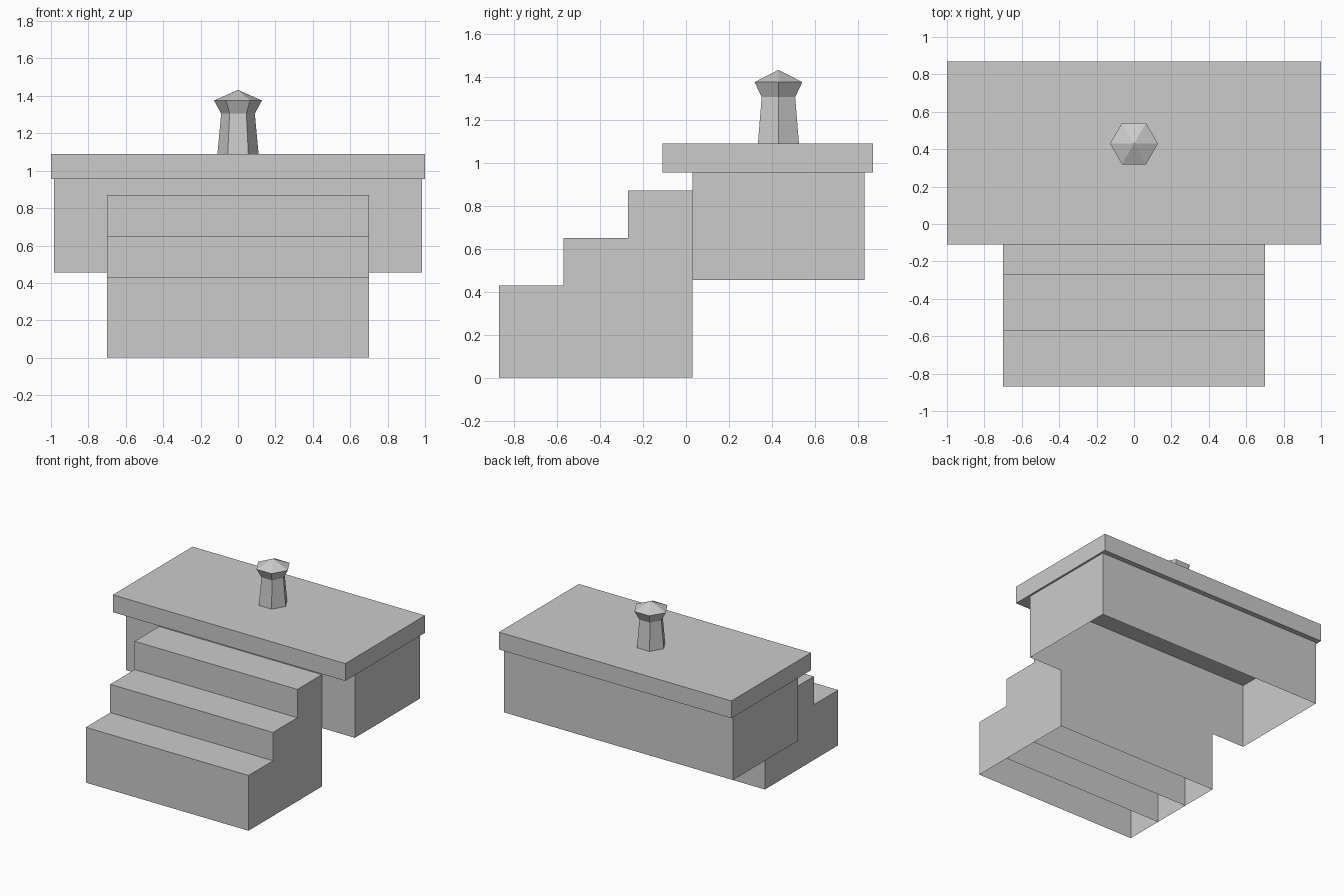
import bpy, bmesh
from math import cos, sin, tau
from mathutils import Vector

if "Cube" in bpy.data.objects:
    bpy.data.objects.remove(bpy.data.objects["Cube"])


def finish(name, bm):
    mesh = bpy.data.meshes.new(name)
    bm.to_mesh(mesh)
    bm.free()
    obj = bpy.data.objects.new(name, mesh)
    bpy.context.collection.objects.link(obj)
    return obj


def box(name, half_x, y0, y1, z0, z1, open_sides=()):
    """Box centred on x = 0; faces whose normals are in open_sides are left out."""
    bm = bmesh.new()
    bmesh.ops.create_cube(bm, size=1)
    bm.normal_update()
    gone = [f for f in bm.faces
            if any(f.normal.dot(Vector(s)) > 0.9 for s in open_sides)]
    bmesh.ops.delete(bm, geom=gone, context='FACES')
    for v in bm.verts:
        v.co = (v.co.x * 2 * half_x,
                y1 if v.co.y > 0 else y0,
                z1 if v.co.z > 0 else z0)
    return finish(name, bm)


UP, DOWN, BACK = (0, 0, 1), (0, 0, -1), (0, 1, 0)

# Hollow steps, open below, divided by risers that reach the ground
for i in range(3):
    y = -0.87 + 0.3 * i
    sides = (DOWN,) if i == 2 else (DOWN, BACK)
    box(f"step_{i + 1}", 0.70, y, y + 0.3, 0, 0.43 + 0.22 * i, sides)

# Platform skirt (walls only) and the overhanging slab
box("platform_skirt", 0.985, 0.03, 0.83, 0.455, 0.955, (UP, DOWN))
box("platform_slab", 1.0, -0.11, 0.87, 0.955, 1.09)

# Six-sided post with flared, pointed cap
bm = bmesh.new()
rings = [[bm.verts.new((r * cos(tau * k / 6), 0.43 + r * sin(tau * k / 6), z))
          for k in range(6)]
         for r, z in ((0.11, 1.09), (0.09, 1.305), (0.128, 1.375))]
apex = bm.verts.new((0, 0.43, 1.432))
for k in range(6):
    n = (k + 1) % 6
    for low, high in zip(rings, rings[1:]):
        bm.faces.new((low[k], low[n], high[n], high[k]))
    bm.faces.new((rings[-1][k], rings[-1][n], apex))
finish("post", bm)
